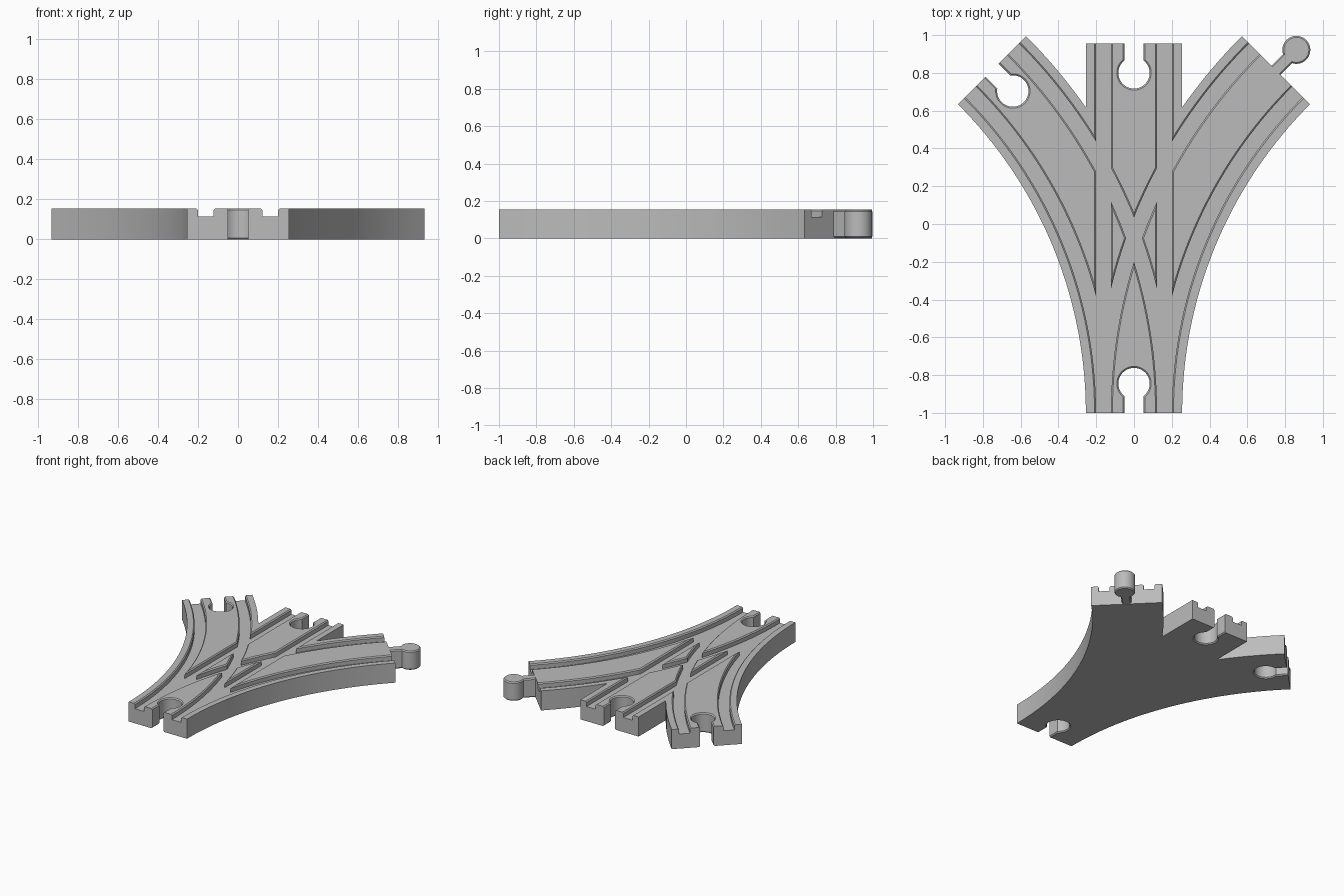
import bpy, bmesh
from math import sin, cos, asin, acos, pi
from mathutils import Matrix, Vector

R = 2.565           # centreline radius of the curved branches
HALF = 0.255        # half width of a track
H = 0.155           # thickness
FLOOR = 0.115       # groove floor height
GROOVE = (0.122, 0.201)
END = 0.955         # far end of the straight branch
C = 0.008           # chamfer size
SWEEP = pi / 4
STEPS = 40

cube = bpy.data.objects.get("Cube")
if cube:
    bpy.data.objects.remove(cube, do_unlink=True)

wood = bpy.data.materials.new("plain grey")
wood.use_nodes = True
grey = (0.5, 0.5, 0.5, 1)
wood.diffuse_color = grey
wood.node_tree.nodes["Principled BSDF"].inputs["Base Color"].default_value = grey


def loft(name, rings):
    """Closed solid through a list of equal-length rings of points."""
    bm = bmesh.new()
    loops = [[bm.verts.new(p) for p in ring] for ring in rings]
    n = len(loops[0])
    for a, b in zip(loops, loops[1:]):
        for i in range(n):
            j = (i + 1) % n
            bm.faces.new((a[i], a[j], b[j], b[i]))
    bm.faces.new(loops[0][::-1])
    bm.faces.new(loops[-1])
    bmesh.ops.recalc_face_normals(bm, faces=bm.faces)
    mesh = bpy.data.meshes.new(name)
    bm.to_mesh(mesh)
    bm.free()
    mesh.materials.append(wood)
    obj = bpy.data.objects.new(name, mesh)
    bpy.context.collection.objects.link(obj)
    return obj


def curve_point(side, off, a, extra=0.0):
    """Point on a curved branch; off is towards the bend, extra is along the track."""
    r = R - off
    x = R - r * cos(a) + extra * sin(a)
    return side * x, -1 + r * sin(a) + extra * cos(a)


def keyhole(r, w, length, levels, place):
    """Round socket or peg with a neck along local +x, one ring per level."""
    rings = []
    for z, grow in levels:
        rr, ww = r + grow, w + grow
        a = asin(ww / rr)
        pts = [(rr * cos(t), rr * sin(t)) for t in
               (a + (2 * pi - 2 * a) * i / 48 for i in range(49))]
        pts += [(length, -ww), (length, ww)]
        rings.append([place @ Vector((x, y, z)) for x, y in pts])
    return rings


def placed(x, y, angle):
    return Matrix.Translation((x, y, 0)) @ Matrix.Rotation(angle, 4, 'Z')


# Body outline: inner bend, branch end, outer bend back to the straight branch
crotch = acos((R - HALF) / (R + HALF))
half = [curve_point(1, HALF, SWEEP * i / STEPS) for i in range(STEPS + 1)]
half += [curve_point(1, -HALF, SWEEP + (crotch - SWEEP) * i / 10) for i in range(11)]
half.append((HALF, END))
outline = half + [(-x, y) for x, y in reversed(half)]
body = loft("track_body", [[(x, y, z) for x, y in outline] for z in (0, H)])

cutters = []

# Wheel grooves with chamfered lips
top = 0.2
flare = top - H + C
for s in (-1, 1):
    lo, hi = GROOVE
    section = [(s * o, z) for o, z in (
        (lo, FLOOR), (hi, FLOOR), (hi, H - C),
        (hi + flare, top), (lo - flare, top), (lo, H - C))]
    cutters.append(loft("straight_groove_cutter",
                        [[(o, y, z) for o, z in section] for y in (-1.05, 1.0)]))
    for side in (-1, 1):
        stations = [(0, -0.05)] + [(SWEEP * i / STEPS, 0) for i in range(STEPS + 1)]
        stations.append((SWEEP, 0.05))
        cutters.append(loft("curved_groove_cutter", [
            [(*curve_point(side, o, a, e), z) for o, z in section]
            for a, e in stations]))

# Connector sockets at three ends, chamfered above and below
socket_levels = ((-C, 2 * C), (C, 0), (H - C, 0), (H + C, 2 * C))
for place in (placed(0, -1 + 0.155, -pi / 2),
              placed(0, END - 0.155, pi / 2),
              placed(*curve_point(-1, 0, SWEEP, -0.155), 3 * pi / 4)):
    cutters.append(loft("socket_cutter",
                        keyhole(0.083, 0.049, 0.22, socket_levels, place)))

# Cut everything out of the body
for cutter in cutters:
    cutter.hide_render = True
    mod = body.modifiers.new("cut", 'BOOLEAN')
    mod.operation = 'DIFFERENCE'
    mod.solver = 'EXACT'
    mod.object = cutter
bpy.context.view_layer.update()
graph = bpy.context.evaluated_depsgraph_get()
result = bpy.data.meshes.new_from_object(body.evaluated_get(graph))
body.modifiers.clear()
body.data = result
for cutter in cutters:
    bpy.data.objects.remove(cutter, do_unlink=True)

# Connector peg on the left branch
peg_levels = ((0.003, -C), (0.003 + C, 0), (H - C - 0.003, 0), (H - 0.003, -C))
peg = loft("connector_peg", keyhole(
    0.074, 0.034, 0.17, peg_levels,
    placed(*curve_point(1, 0, SWEEP, 0.153), -3 * pi / 4)))

# Smooth shading with crisp edges
bpy.ops.object.select_all(action='DESELECT')
for obj in (body, peg):
    obj.select_set(True)
bpy.context.view_layer.objects.active = body
bpy.ops.object.shade_smooth_by_angle(angle=pi / 6)
